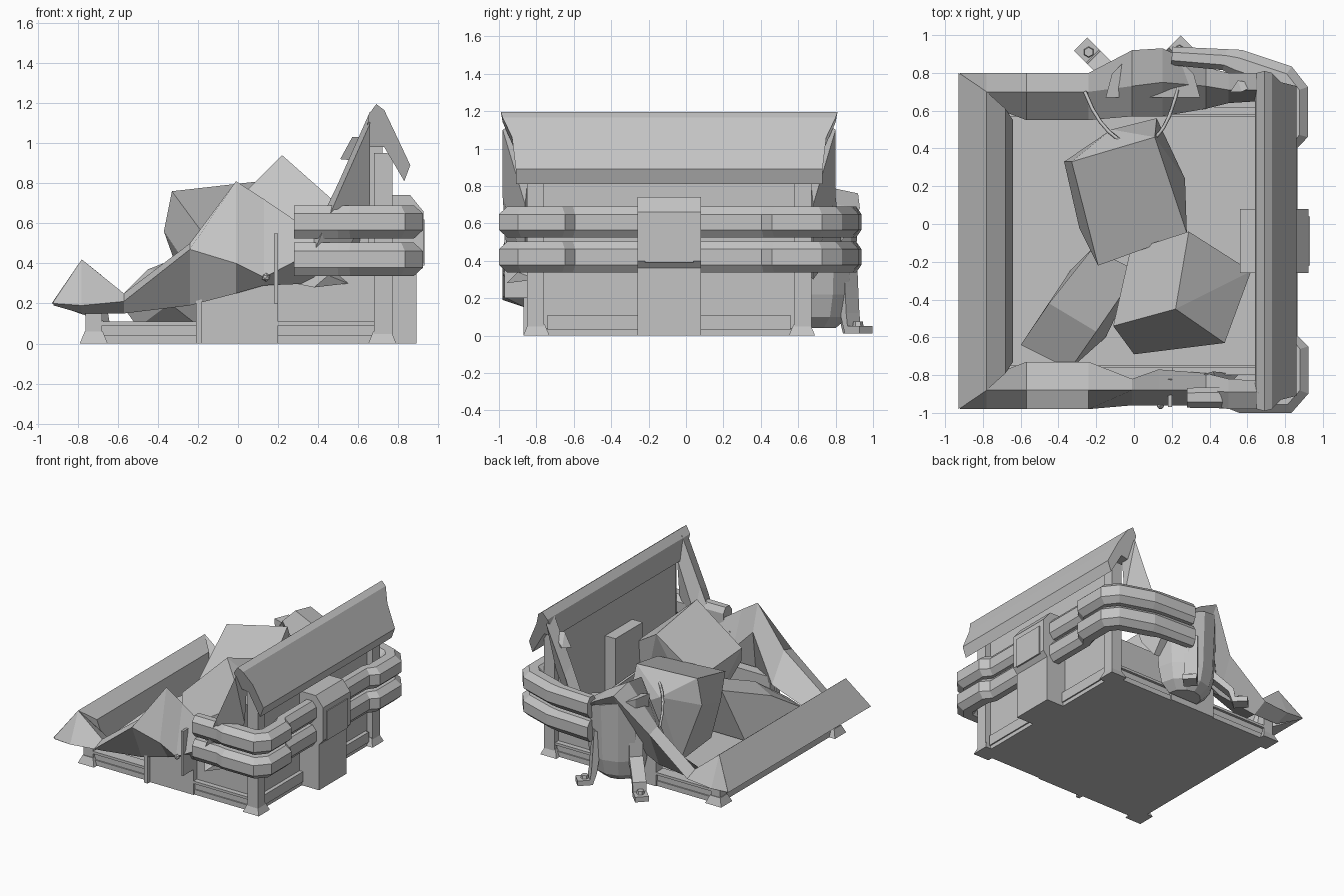
import bpy, bmesh, math
from mathutils import Vector

old = bpy.data.objects.get("Cube")
if old:
    bpy.data.objects.remove(old, do_unlink=True)

grey = bpy.data.materials.new("concrete_grey")
grey.use_nodes = True
grey.diffuse_color = (0.55, 0.55, 0.55, 1)
bsdf = grey.node_tree.nodes["Principled BSDF"]
bsdf.inputs["Base Color"].default_value = grey.diffuse_color
bsdf.inputs["Roughness"].default_value = 0.9

MID = -0.09  # centre line of the building in y


def finish(name, bm):
    bmesh.ops.recalc_face_normals(bm, faces=bm.faces)
    me = bpy.data.meshes.new(name)
    bm.to_mesh(me)
    bm.free()
    me.materials.append(grey)
    ob = bpy.data.objects.new(name, me)
    bpy.context.collection.objects.link(ob)
    return ob


def loft(name, rings):
    """Bridge rings of equal length and cap both ends."""
    bm = bmesh.new()
    vs = [[bm.verts.new(p) for p in r] for r in rings]
    n = len(vs[0])
    for a, b in zip(vs, vs[1:]):
        for i in range(n):
            j = (i + 1) % n
            bm.faces.new((a[i], a[j], b[j], b[i]))
    bm.faces.new(vs[0])
    bm.faces.new(vs[-1])
    return finish(name, bm)


def box(name, x, y, z, inset=0.0):
    """Box from ranges; the top is inset to make a taper."""
    def ring(h, k):
        return [(x[0] + k, y[0] + k, h), (x[1] - k, y[0] + k, h),
                (x[1] - k, y[1] - k, h), (x[0] + k, y[1] - k, h)]
    return loft(name, [ring(z[0], 0), ring(z[1], inset)])


def rock(name, pts):
    bm = bmesh.new()
    for p in pts:
        bm.verts.new(p)
    res = bmesh.ops.convex_hull(bm, input=bm.verts)
    junk = {g for g in res["geom_interior"] + res["geom_unused"]
            if isinstance(g, bmesh.types.BMVert)}
    bmesh.ops.delete(bm, geom=list(junk), context='VERTS')
    bmesh.ops.dissolve_limit(bm, angle_limit=0.12, verts=bm.verts, edges=bm.edges)
    return finish(name, bm)


def wire(name, pts, radius):
    cu = bpy.data.curves.new(name, 'CURVE')
    cu.dimensions = '3D'
    cu.bevel_depth = radius
    cu.bevel_resolution = 0
    cu.resolution_u = 3
    sp = cu.splines.new('NURBS')
    sp.points.add(len(pts) - 1)
    for q, p in zip(sp.points, pts):
        q.co = (*p, 1)
    sp.use_endpoint_u = True
    cu.materials.append(grey)
    ob = bpy.data.objects.new(name, cu)
    bpy.context.collection.objects.link(ob)


# Floor and tall side wall
box("floor", (-0.74, 0.74), (-0.83, 0.65), (0, 0.04))
box("side_wall", (0.65, 0.72), (-0.8, 0.62), (0, 1.13))
box("side_wall_trim", (0.7, 0.75), (-0.74, 0.56), (0.03, 0.11))

# Corner feet and posts, low walls and trims on front and back
for side in (-1, 1):
    tag = "front" if side < 0 else "back"

    def yr(a, b):
        return tuple(sorted((MID + side * a, MID + side * b)))

    box(tag + "_right_foot", (-0.79, -0.65), yr(0.64, 0.78), (0, 0.06), 0.025)
    box(tag + "_left_foot", (0.65, 0.79), yr(0.64, 0.78), (0, 0.06), 0.025)
    box(tag + "_right_post", (-0.76, -0.68), yr(0.67, 0.75), (0, 0.22))
    box(tag + "_left_post", (0.68, 0.77), yr(0.67, 0.76), (0, 0.95))
    box(tag + "_low_wall", (-0.7, 0.7), yr(0.68, 0.73), (0, 0.09))
    box(tag + "_trim", (-0.68, 0.68), yr(0.66, 0.75), (0.09, 0.11))
    box(tag + "_left_panel", (0.2, 0.68), yr(0.67, 0.71), (0.1, 0.36))
    box(tag + "_middle_panel", (-0.2, 0.2), yr(0.67, 0.75), (0, 0.32))
box("right_low_wall", (-0.74, -0.69), (-0.8, 0.62), (0, 0.2))
box("right_trim", (-0.76, -0.66), (-0.76, 0.58), (0.09, 0.11))

# Door jambs and knob
box("door_jamb_right", (-0.21, -0.18), (-0.87, -0.82), (0, 0.33))
box("door_jamb_left", (0.18, 0.2), (-0.97, -0.82), (0.2, 0.55))
bm = bmesh.new()
bmesh.ops.create_icosphere(bm, subdivisions=1, radius=0.022)
bmesh.ops.translate(bm, verts=bm.verts, vec=(0.14, -0.96, 0.33))
finish("door_knob", bm)

# Standing roof edge: (x, z, half length)
prof = [(0.83, 0.81, 0.82), (0.86, 0.89, 0.82), (0.78, 1.06, 0.84), (0.73, 1.165, 0.89),
        (0.69, 1.195, 0.9), (0.65, 1.14, 0.89), (0.64, 0.98, 0.8), (0.73, 0.98, 0.82)]
loft("standing_roof_edge", [[(x, MID + s * h, z) for x, z, h in prof] for s in (-1, 1)])
# Fallen roof edge
prof = [(-0.93, 0.2, 0.89), (-0.78, 0.42, 0.79), (-0.68, 0.34, 0.7),
        (-0.64, 0.1, 0.64), (-0.79, 0.15, 0.74)]
loft("fallen_roof_edge", [[(x, MID + s * h, z) for x, z, h in prof] for s in (-1, 1)])
# Torn flap at the back corner
rock("torn_flap", [(0.51, 0.7, 0.92), (0.57, 0.7, 1.03), (0.66, 0.74, 1.03),
                   (0.62, 0.74, 0.91), (0.55, 0.76, 0.93)])


# Crumpled roof edges: the rim leans out over a tucked-in underside
def crumple(name, side, stations):
    """Each station: x, rim (d, z), ridge (d, z), inner (d, z), underside (d, z)."""
    loft(name, [[(x, MID + side * d, z) for d, z in sec] for x, *sec in stations])


start = [(-0.92, (0.89, 0.2), (0.885, 0.21), (0.88, 0.21), (0.88, 0.19)),
         (-0.78, (0.89, 0.19), (0.79, 0.42), (0.72, 0.36), (0.77, 0.15)),
         (-0.57, (0.89, 0.21), (0.79, 0.25), (0.64, 0.16), (0.77, 0.15)),
         (-0.24, (0.89, 0.47), (0.79, 0.5), (0.64, 0.28), (0.77, 0.19))]
end = [(0.5, (0.89, 0.74), (0.8, 0.8), (0.73, 0.6), (0.77, 0.36)),
       (0.66, (0.89, 1.1), (0.8, 1.16), (0.74, 1.0), (0.77, 0.7))]
crumple("front_crumpled_edge", -1, start + [
    (-0.01, (0.87, 0.4), (0.79, 0.81), (0.73, 0.6), (0.77, 0.25)),
    (0.13, (0.87, 0.33), (0.79, 0.72), (0.68, 0.45), (0.77, 0.29)),
    (0.38, (0.87, 0.46), (0.79, 0.55), (0.7, 0.36), (0.77, 0.3))] + end)
crumple("back_crumpled_edge", 1, start + [
    (-0.01, (1.01, 0.76), (0.82, 0.8), (0.66, 0.78), (0.77, 0.3)),
    (0.15, (1.02, 0.68), (0.84, 0.71), (0.66, 0.5), (0.77, 0.32)),
    (0.38, (0.92, 0.5), (0.82, 0.55), (0.7, 0.38), (0.77, 0.3))] + end)


# Wrap-around bumper rails: (x, y, thickness)
def rail(name, path, z):
    pts = [Vector(p[:2]) for p in path]
    rings = []
    for i, p in enumerate(pts):
        d0 = (p - pts[max(i - 1, 0)]).normalized()
        d1 = (pts[min(i + 1, len(pts) - 1)] - p).normalized()
        d = (d0 + d1).normalized()
        out = Vector((d.y, -d.x)) / max(d.dot(d1 if d1.length else d0), 0.5)
        k = path[i][2]
        ring = []
        for a, h in ((-1, -.5), (-.5, -1), (.4, -1), (1, -.5),
                     (1, .5), (.4, 1), (-.5, 1), (-1, .5)):
            q = p + out * (a * 0.075 * k)
            ring.append((q.x, q.y, z + h * 0.083))
        rings.append(ring)
    loft(name, rings)


half = [(0.28, -0.92, 0.7), (0.5, -0.92, 0.75), (0.56, -0.925, 1), (0.8, -0.925, 1),
        (0.848, -0.87, 1), (0.848, -0.67, 1), (0.81, -0.61, 0.75)]
bent = [(0.81, 0.42, 0.75), (0.845, 0.48, 1), (0.845, 0.7, 1), (0.79, 0.77, 1),
        (0.55, 0.85, 1), (0.48, 0.87, 0.75), (0.2, 0.89, 0.65)]
for tag, z in (("lower", 0.42), ("upper", 0.607)):
    rail(tag + "_bumper", half + bent, z)

# Service box through the tall wall
box("service_box_lower", (0.56, 0.89), (-0.26, 0.08), (0, 0.36))
loft("service_box_upper", [[(0.56, y, 0.36), (0.89, y, 0.36), (0.925, y, 0.4),
                            (0.925, y, 0.66), (0.86, y, 0.74), (0.56, y, 0.74)]
                           for y in (-0.26, 0.08)])
box("service_box_plate", (0.92, 0.932), (-0.22, 0.04), (0.39, 0.62))

# Half-round tank on the back, with a slanted top and bolted legs
rings = []
for z, r, slant in ((0.04, 0.13, 0), (0.1, 0.2, 0), (0.22, 0.23, 0), (0.66, 0.25, 0.25)):
    rings.append([(0.1 + r * math.cos(a * math.pi / 6), 0.67 + r * math.sin(a * math.pi / 6),
                   z - slant * r * math.cos(a * math.pi / 6)) for a in range(7)])
loft("tank", rings)
for tag, foot, root in (("right", (-0.24, 0.91), (-0.08, 0.75)),
                        ("left", (0.24, 0.92), (0.17, 0.85))):
    f, r = Vector(foot), Vector(root)
    d = (f - r).normalized()
    s = Vector((-d.y, d.x)) * 0.05
    t = 0.02

    def strip(p, z, lift):
        return [(*(p + s), z), (*(p - s), z), (*(p - s + d * lift[0]), z + lift[1]),
                (*(p + s + d * lift[0]), z + lift[1])]

    loft(tag + "_tank_leg", [strip(f + d * 0.06, 0.01, (0, 0.04)),
                             strip(f - d * 0.05, 0.01, (0.02, 0.04)),
                             strip(f - d * 0.08, 0.1, (0.04, t)),
                             strip(r, 0.24, (0.05, t)), strip(r, 0.42, (0.04, t))])
    bm = bmesh.new()
    bmesh.ops.create_cone(bm, cap_ends=True, segments=6, radius1=0.03, radius2=0.025, depth=0.03)
    bmesh.ops.translate(bm, verts=bm.verts, vec=(*foot, 0.06))
    finish(tag + "_leg_bolt", bm)

# Fallen rubble blocks
rock("rear_boulder", [(-0.33, 0.33, 0.76), (0.11, 0.46, 0.81), (0.28, -0.05, 0.63),
                      (-0.19, -0.22, 0.57), (-0.37, 0.33, 0.56), (-0.29, -0.02, 0.44),
                      (-0.12, 0.5, 0.62), (0.12, 0.56, 0.5), (0.27, 0.24, 0.45),
                      (-0.2, 0.36, 0.08), (0.15, 0.3, 0.08), (0.2, -0.05, 0.08),
                      (-0.15, -0.1, 0.08)])
rock("front_boulder", [(0.22, -0.45, 0.94), (0.29, -0.04, 0.8), (0.62, -0.25, 0.57),
                       (0.48, -0.63, 0.71), (0.0, -0.69, 0.42), (-0.11, -0.54, 0.61),
                       (-0.02, -0.14, 0.5), (0.56, -0.25, 0.08), (0.38, -0.6, 0.08),
                       (0.0, -0.2, 0.08)])
rock("fallen_slab", [(-0.6, -0.64, 0.22), (-0.34, -0.77, 0.2), (-0.45, -0.42, 0.37),
                     (-0.2, -0.57, 0.36), (-0.22, -0.13, 0.46), (0.02, -0.25, 0.46),
                     (-0.34, -0.25, 0.05), (0.0, -0.25, 0.05),
                     (-0.15, -0.6, 0.05), (-0.5, -0.62, 0.08)])
rock("front_debris", [(0.28, -0.82, 0.3), (0.38, -0.96, 0.28), (0.45, -0.9, 0.34),
                      (0.42, -0.78, 0.42), (0.55, -0.8, 0.3), (0.5, -0.84, 0.3)])

# Loose cable loop
wire("loose_cable", [(-0.26, 0.7, 0.5), (-0.2, 0.54, 0.6), (-0.05, 0.4, 0.76),
                     (0.1, 0.42, 0.79), (0.2, 0.55, 0.65), (0.25, 0.8, 0.6)], 0.01)
